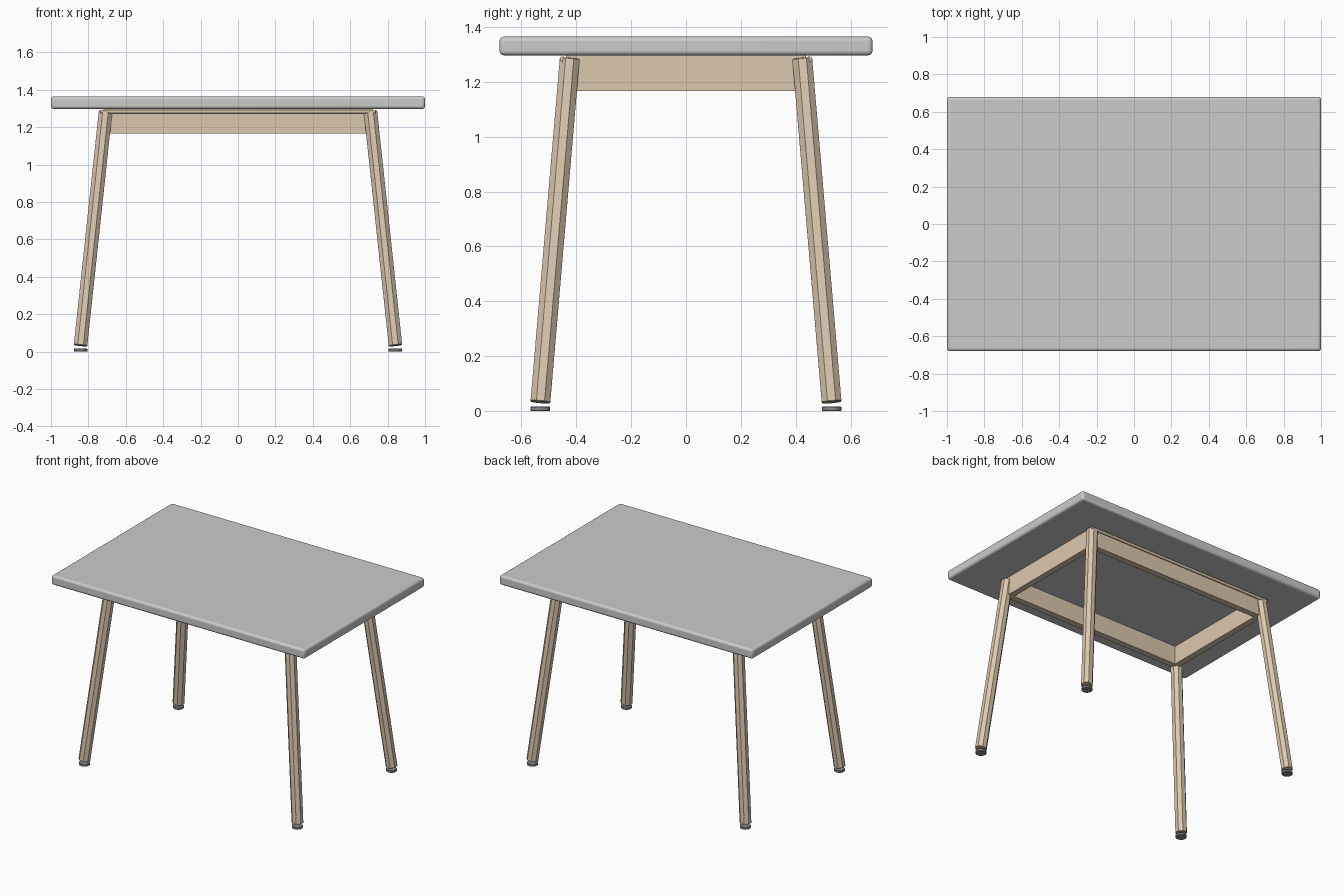
import bpy
import bmesh
from math import radians, pi
from mathutils import Matrix, Vector

if "Cube" in bpy.data.objects:
    bpy.data.objects.remove(bpy.data.objects["Cube"])


def material(name, rgb):
    m = bpy.data.materials.new(name)
    m.diffuse_color = (*rgb, 1)
    m.use_nodes = True
    m.node_tree.nodes["Principled BSDF"].inputs["Base Color"].default_value = m.diffuse_color
    return m


WOOD = material("wood", (0.72, 0.58, 0.43))
RUBBER = material("rubber", (0.25, 0.25, 0.25))


def finish(name, bm, mat=None, bevel=0, segments=1, smooth=None):
    me = bpy.data.meshes.new(name)
    bm.to_mesh(me)
    bm.free()
    ob = bpy.data.objects.new(name, me)
    bpy.context.collection.objects.link(ob)
    if mat:
        me.materials.append(mat)
    if bevel:
        mod = ob.modifiers.new("Bevel", 'BEVEL')
        mod.width = bevel
        mod.segments = segments
        mod.limit_method = 'ANGLE'
        mod.angle_limit = radians(60)
    if smooth:
        bpy.ops.object.select_all(action='DESELECT')
        ob.select_set(True)
        bpy.context.view_layer.objects.active = ob
        bpy.ops.object.shade_smooth_by_angle(angle=radians(smooth))
    return ob


def box(name, lo, hi, **kw):
    lo, hi = Vector(lo), Vector(hi)
    bm = bmesh.new()
    bmesh.ops.create_cube(bm, size=1, matrix=Matrix.Translation((lo + hi) / 2)
                          @ Matrix.Diagonal((*(hi - lo), 1)))
    return finish(name, bm, **kw)


def rod(name, a, b, radius, sides, **kw):
    a, b = Vector(a), Vector(b)
    turn = Vector((0, 0, 1)).rotation_difference(b - a).to_matrix().to_4x4()
    bm = bmesh.new()
    bmesh.ops.create_cone(bm, cap_ends=True, segments=sides, radius1=radius,
                          radius2=radius, depth=(b - a).length,
                          matrix=Matrix.Translation((a + b) / 2) @ turn
                          @ Matrix.Rotation(pi / sides, 4, 'Z'))
    return finish(name, bm, **kw)


# Tabletop with rounded edges
box("tabletop", (-1, -0.68, 1.297), (1, 0.68, 1.365), bevel=0.016, segments=4, smooth=40)

# Apron frame: long rails along x, short rails between them
for sy, side in ((-1, "front"), (1, "back")):
    y0, y1 = sorted((sy * 0.393, sy * 0.437))
    box(side + "_apron", (-0.72, y0, 1.167), (0.72, y1, 1.297), mat=WOOD)
    # Thin round rail outside each long apron
    rod(side + "_rail", (-0.735, sy * 0.45, 1.283), (0.735, sy * 0.45, 1.283),
        0.01, 16, mat=WOOD, smooth=40)
for sx, side in ((-1, "left"), (1, "right")):
    x0, x1 = sorted((sx * 0.676, sx * 0.72))
    box(side + "_apron", (x0, -0.393, 1.167), (x1, 0.393, 1.297), mat=WOOD)

# Splayed octagonal legs, each above a flat round foot
for sx, h in ((-1, "left"), (1, "right")):
    for sy, d in ((-1, "front"), (1, "back")):
        rod(f"{d}_{h}_leg", (sx * 0.842, sy * 0.531, 0.032),
            (sx * 0.708, sy * 0.424, 1.285), 0.039, 8, mat=WOOD, bevel=0.003)
        rod(f"{d}_{h}_foot", (sx * 0.841, sy * 0.531, 0), (sx * 0.841, sy * 0.531, 0.016),
            0.036, 24, mat=RUBBER, bevel=0.002, smooth=30)
